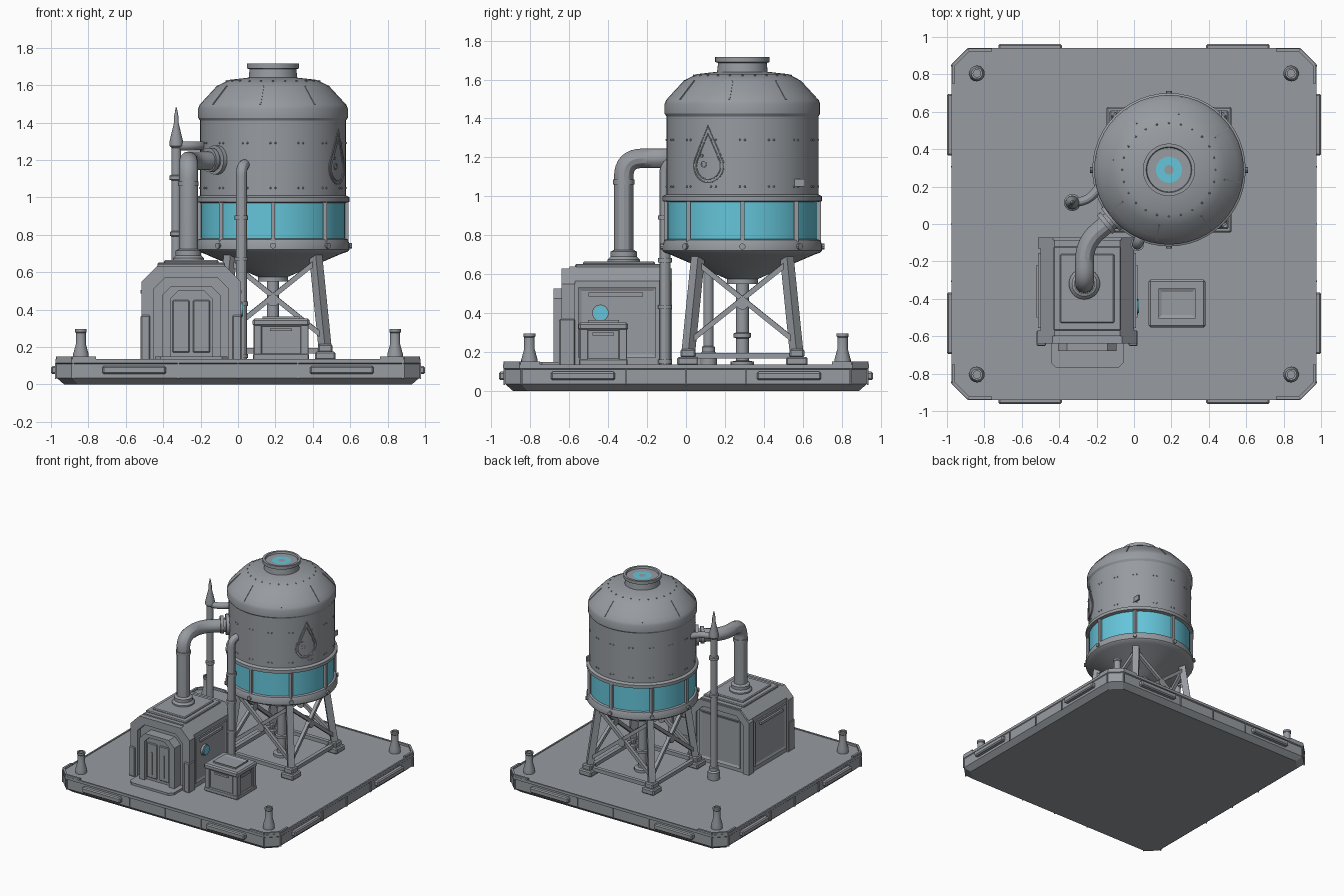
import bpy, bmesh
from math import sin, cos, pi, radians, acos
from mathutils import Vector, Matrix

if "Cube" in bpy.data.objects:
    bpy.data.objects.remove(bpy.data.objects["Cube"], do_unlink=True)


def material(name, rgb):
    m = bpy.data.materials.new(name)
    m.use_nodes = True
    m.diffuse_color = (*rgb, 1)
    m.node_tree.nodes["Principled BSDF"].inputs["Base Color"].default_value = (*rgb, 1)
    return m


GREY = material("steel grey", (0.31, 0.33, 0.355))
BLUE = material("water blue", (0.13, 0.56, 0.7))
FLOOR = 0.13
TANK = Vector((0.187, 0.29, 0))
SIGNS = [(1, 1), (-1, 1), (-1, -1), (1, -1)]


# --- helpers ---
def smooth(ob):
    bpy.ops.object.select_all(action='DESELECT')
    ob.select_set(True)
    bpy.context.view_layer.objects.active = ob
    bpy.ops.object.shade_smooth_by_angle(angle=radians(30))


def add(name, bm, mat=GREY, rounded=False):
    bmesh.ops.recalc_face_normals(bm, faces=bm.faces)
    me = bpy.data.meshes.new(name)
    bm.to_mesh(me)
    bm.free()
    me.materials.append(mat)
    ob = bpy.data.objects.new(name, me)
    bpy.context.collection.objects.link(ob)
    if rounded:
        smooth(ob)
    return ob


def box(name, lo, hi, bevel=0.0, mat=GREY):
    lo, hi = Vector(lo), Vector(hi)
    bm = bmesh.new()
    mat4 = Matrix.Translation((lo + hi) / 2) @ Matrix.Diagonal((*(hi - lo), 1))
    bmesh.ops.create_cube(bm, size=1, matrix=mat4)
    if bevel:
        bmesh.ops.bevel(bm, geom=bm.edges[:], offset=bevel, segments=1, affect='EDGES')
    return add(name, bm, mat)


def beam(name, a, b, w, d=None):
    a, b = Vector(a), Vector(b)
    rot = (b - a).to_track_quat('Z', 'Y').to_matrix().to_4x4()
    bm = bmesh.new()
    size = Matrix.Diagonal((w, d or w, (b - a).length, 1))
    bmesh.ops.create_cube(bm, size=1, matrix=Matrix.Translation((a + b) / 2) @ rot @ size)
    return add(name, bm)


def loft(name, rings, rounded=False):
    bm = bmesh.new()
    loops = [[bm.verts.new(p) for p in ring] for ring in rings]
    for a, b in zip(loops, loops[1:]):
        for i in range(len(a)):
            j = (i + 1) % len(a)
            bm.faces.new((a[i], a[j], b[j], b[i]))
    bm.faces.new(loops[0][::-1])
    bm.faces.new(loops[-1])
    return add(name, bm, GREY, rounded)


def lathe(name, profile, centre, axis=(0, 0, 1), segs=48, mat=GREY):
    rot = Vector(axis).to_track_quat('Z', 'Y').to_matrix()
    rings = [[Vector(centre) + rot @ Vector((r * cos(2 * pi * i / segs), r * sin(2 * pi * i / segs), z))
              for i in range(segs)] for r, z in profile]
    ob = loft(name, rings, True)
    ob.data.materials[0] = mat
    return ob


def disc(name, centre, axis, r, h, mat=GREY, segs=24):
    return lathe(name, [(r, 0), (r, h)], centre, axis, segs, mat)


def tube(name, pts, r, fillet=0.1, closed=False):
    pts = [Vector(p) for p in pts]
    path = pts
    if not closed:
        path = [pts[0]]
        for p, q, s in zip(pts, pts[1:], pts[2:]):
            a, b = q + (p - q).normalized() * fillet, q + (s - q).normalized() * fillet
            path += [a.lerp(q, t / 8).lerp(q.lerp(b, t / 8), t / 8) for t in range(9)]
        path.append(pts[-1])
    cu = bpy.data.curves.new(name, 'CURVE')
    cu.dimensions, cu.bevel_depth, cu.bevel_resolution, cu.use_fill_caps = '3D', r, 4 if r > .01 else 1, True
    sp = cu.splines.new('POLY')
    sp.points.add(len(path) - 1)
    for v, p in zip(sp.points, path):
        v.co = (*p, 1)
    sp.use_cyclic_u = closed
    tmp = bpy.data.objects.new(name, cu)
    me = bpy.data.meshes.new_from_object(tmp)
    bpy.data.objects.remove(tmp)
    me.materials.clear()
    me.materials.append(GREY)
    ob = bpy.data.objects.new(name, me)
    bpy.context.collection.objects.link(ob)
    smooth(ob)


def panel(name, centre, normal, w, h):
    """Raised plate with a sunken middle."""
    ob = box(name, (-w / 2, -h / 2, -0.01), (w / 2, h / 2, 0.012))
    bm = bmesh.new()
    bm.from_mesh(ob.data)
    top = max(bm.faces, key=lambda f: f.calc_center_median().z)
    bmesh.ops.inset_region(bm, faces=[top], thickness=0.025)
    bmesh.ops.translate(bm, verts=top.verts, vec=(0, 0, -0.008))
    bm.to_mesh(ob.data)
    bm.free()
    ob.matrix_world = Matrix.Translation(centre) @ Vector(normal).to_track_quat('Z', 'Y').to_matrix().to_4x4()


def polar(angle, r, z):
    return TANK + Vector((r * cos(angle), r * sin(angle), z))


# --- platform ---
def octagon(hx, hy, c, z):
    return [(sx * x, sy * y, z) for sx, sy in SIGNS
            for x, y in ([(hx, hy - c), (hx - c, hy)][::sx * sy])]


loft("platform", [octagon(.93, .89, .075, 0), octagon(.97, .93, .08, .035), octagon(.97, .93, .08, .11),
                  octagon(.975, .94, .085, .115), octagon(.975, .94, .085, .136),
                  octagon(.963, .928, .08, .136), octagon(.963, .928, .08, FLOOR)])
for s in (1, -1):
    for t in (1, -1):
        x, y = s * .555, t * .53
        box("long_side_handle", (x - .17, t * .94 - .022, .055), (x + .17, t * .94 + .022, .098), .008)
        box("short_side_handle", (s * .977 - .023, y - .165, .055), (s * .977 + .023, y + .165, .098), .008)
        # corner curbs and posts
        ring = [(s * .965, t * .75, .142), (s * .965, t * .85, .142), (s * .885, t * .93, .142), (s * .76, t * .93, .142)]
        for a, b in zip(ring, ring[1:]):
            beam("corner_curb", a, b, .016, .016)
        lathe("corner_post", [(.042, .13), (.042, .16), (.027, .215), (.027, .275), (.031, .28), (.031, .295),
                              (.02, .295), (.02, .285)], (s * .84, t * .805, 0), segs=20)
    for x in (-.88, -.32, 0, .32, .88):
        box("long_side_seam", (x - .004, s * .934 - .004, .03), (x + .004, s * .934 + .004, .113))
        y = x * .96
        box("short_side_seam", (s * .974 - .004, y - .004, .03), (s * .974 + .004, y + .004, .113))

# --- water tank ---
tank = lathe("water_tank", [(.08, .55), (.08, .575), (.37, .7), (.4, .71), (.41, .72), (.41, .75), (.4, .775),
                            (.385, .78), (.385, .97), (.41, .975), (.41, 1), (.39, 1.01), (.39, 1.41), (.4, 1.425),
                            (.4, 1.475), (.392, 1.495), (.365, 1.525), (.3, 1.595), (.235, 1.628), (.13, 1.64),
                            (.125, 1.685), (.14, 1.69), (.14, 1.715), (.122, 1.715), (.118, 1.7), (.07, 1.7),
                            (.025, 1.7)], TANK)
tank.data.materials.append(BLUE)
for f in tank.data.polygons:
    r = (f.center - TANK).xy.length
    window = .8 < f.center.z < .95 and r > .37
    lid_ring = f.center.z > 1.69 and .02 < r < .07 and len(f.vertices) == 4
    f.material_index = int(window or lid_ring)
for i in range(8):
    a = i * pi / 4
    beam("window_rib", polar(a, .392, .765), polar(a, .392, .98), .022)
    disc("ring_bolt", polar(a, .4, .742), (cos(a), sin(a), 0), .016, .022, segs=10)
    b = a - radians(10)
    beam("dome_seam", polar(b, .3, 1.594), polar(b, .39, 1.497), .008)

# rivets on the shell and dome
bm = bmesh.new()
spots = [polar(i * pi / 8 + k, .39, z) for i in range(16) for k in (-.035, .035) for z in (1.05, 1.29)]
spots += [polar(i * pi / 12, .25, 1.621) for i in range(24)]
for p in spots:
    bmesh.ops.create_icosphere(bm, subdivisions=1, radius=.006, matrix=Matrix.Translation(p))
add("rivets", bm)


# drop outline and small plate on the shell
def wrapped(u, v):
    return polar(radians(-27) + u / .39, .391, v)


for r, tip in ((.086, .205), (.07, .165)):
    half = pi - acos(r / tip)
    arc = [-pi / 2 - half + 2 * half * i / 24 for i in range(25)]
    tube("drop_outline", [wrapped(0, 1.157 + tip)] + [wrapped(r * cos(t), 1.157 + r * sin(t)) for t in arc], .004, closed=True)
for u, v, r in ((-.025, 1.165, .015), (-.038, 1.21, .008)):
    tube("drop_bubble", [wrapped(u + r * cos(t * pi / 6), v + r * sin(t * pi / 6)) for t in range(12)], .003, closed=True)
beam("shell_plate", polar(radians(45), .39, 1.05), polar(radians(45), .39, 1.09), .012, .09)

# --- tank stand ---
low, high = [], []
for sx, sy in SIGNS:
    foot = TANK + Vector((sx * .28, sy * .28, 0))
    box("leg_foot", foot + Vector((-.055, -.055, FLOOR)), foot + Vector((.055, .055, .175)), .008)
    box("leg_socket", foot + Vector((-.038, -.038, .17)), foot + Vector((.038, .038, .215)), .008)
    low.append(TANK + Vector((sx * .278, sy * .278, .2)))
    high.append(TANK + Vector((sx * .225, sy * .225, .72)))
    beam("stand_leg", low[-1], high[-1], .05)
for i in range(4):
    j = (i + 1) % 4
    for a, b in ((i, j), (j, i)):
        beam("cross_brace", low[a].lerp(high[a], .1), low[b].lerp(high[b], .88), .026)
    mid = (low[i].lerp(high[i], .48) + low[j].lerp(high[j], .48)) / 2
    out = Vector((mid.x - TANK.x, mid.y - TANK.y, 0)).normalized()
    disc("brace_hub", mid - out * .018, out, .032, .036)
    beam("bottom_strut", low[i] - Vector((0, 0, .02)), low[j] - Vector((0, 0, .02)), .03)
lathe("drain_pipe", [(.06, FLOOR), (.06, .15), (.033, .155), (.033, .27), (.045, .275), (.045, .295),
                     (.033, .3), (.033, .56)], TANK, segs=24)

# --- pump house ---
HX = -.25


def arch(half, top, c, base=FLOOR):
    return [(-half, base), (-half, top - c), (c - half, top), (half - c, top), (half, top - c), (half, base)]


def prism(name, pts, y0, y1):
    return loft(name, [[(HX + x, y, z) for x, z in pts] for y in (y0, y1)])


prism("house_body", arch(.25, .64, .075), -.6, -.085)
prism("house_front_frame", arch(.265, .63, .08) + arch(.2, .57, .06)[::-1], -.64, -.57)
prism("house_back_frame", arch(.262, .63, .08) + arch(.21, .58, .06)[::-1], -.13, -.072)
prism("door_frame", arch(.157, .525, .05) + arch(.11, .5, .04)[::-1], -.68, -.59)
prism("door", arch(.112, .5, .04), -.655, -.59)
for s in (1, -1):
    x = HX + s * .055
    box("door_leaf", (x - .045, -.665, .17), (x + .045, -.65, .45), .005)
    box("door_slot", (x - .005, -.672, .2), (x + .005, -.66, .38))
    x = HX + s * .245
    box("house_pillar", (x - .025, -.652, FLOOR), (x + .025, -.57, .37), .006)
    panel("house_side_panel", (HX + s * .25, -.355, .35), (s, 0, 0), .4, .36)
    box("side_vent", (HX + s * .258 - .012, -.5, .485), (HX + s * .258 + .012, -.22, .505))
panel("house_back_panel", (HX, -.085, .35), (0, 1, 0), .36, .38)
loft("door_step", [[(HX + x, y, z) for x, y in ((-.195, -.6), (-.195, -.74), (-.165, -.77), (.165, -.77),
                                               (.195, -.74), (.195, -.6))] for z in (FLOOR, .148)])
box("roof_plate", (HX - .18, -.57, .63), (HX + .18, -.12, .652), .006)
box("roof_top_plate", (HX - .145, -.53, .645), (HX + .145, -.16, .664), .006)
disc("gauge_rim", (.0, -.44, .4), (1, 0, 0), .043, .022)
disc("gauge_face", (.0, -.44, .4), (1, 0, 0), .037, .028, BLUE)

# --- main pipe ---
PX, PY = -.265, -.32
tube("main_pipe", [(PX, PY, .64), (PX, PY, 1.195), (PX, -.1, 1.195), (-.08, .055, 1.195)], .05, .095)
lathe("pipe_base", [(.083, .655), (.083, .675), (.068, .69), (.068, .715), (.05, .725)], (PX, PY, 0), segs=32)
disc("pipe_collar", (PX, PY, 1.06), (0, 0, 1), .055, .025)
inward = Vector((.77, .64, 0))
for back, r in ((.035, .078), (.075, .065)):
    disc("pipe_flange", Vector((-.1, .045, 1.2)) - inward * back, inward, r, .025)

# --- mast with spike ---
MX, MY = -.33, .115
lathe("mast", [(.045, FLOOR), (.045, .19), (.034, .2), (.034, .225), (.026, .23), (.026, .79), (.033, .795),
               (.033, .815), (.026, .82), (.026, 1.09), (.037, 1.095), (.037, 1.115), (.026, 1.12), (.026, 1.265),
               (.036, 1.275), (.036, 1.3), (.012, 1.4), (.012, 1.43), (.003, 1.48)], (MX, MY, 0), segs=20)
tube("mast_link", [(MX, MY, 1.275), (-.24, .125, 1.275), (-.17, .22, 1.275)], .024, .06)

# --- riser pipe ---
RX, RY = .018, -.108
tube("riser_pipe", [(RX, RY, FLOOR), (RX, RY, 1.175), (RX + .045, RY + .11, 1.175)], .029, .06)
for z in (.14, .42, .66, .88):
    disc("riser_collar", (RX, RY, z), (0, 0, 1), .036, .022)

# --- supply crate ---
box("crate_body", (.095, -.535, FLOOR), (.365, -.315, .335), .005)
box("crate_base", (.08, -.55, FLOOR), (.38, -.3, .165), .006)
box("crate_lid", (.078, -.553, .31), (.382, -.298, .352), .01)
panel("crate_lid_panel", (.23, -.425, .352), (0, 0, 1), .2, .16)
for sx, sy in SIGNS:
    x, y = .23 + sx * .125, -.425 + sy * .1
    box("crate_corner", (x - .022, y - .022, FLOOR), (x + .022, y + .022, .32), .004)
box("crate_front_slot", (.17, -.545, .285), (.29, -.53, .3))
box("crate_side_slot", (.36, -.48, .285), (.374, -.37, .3))
